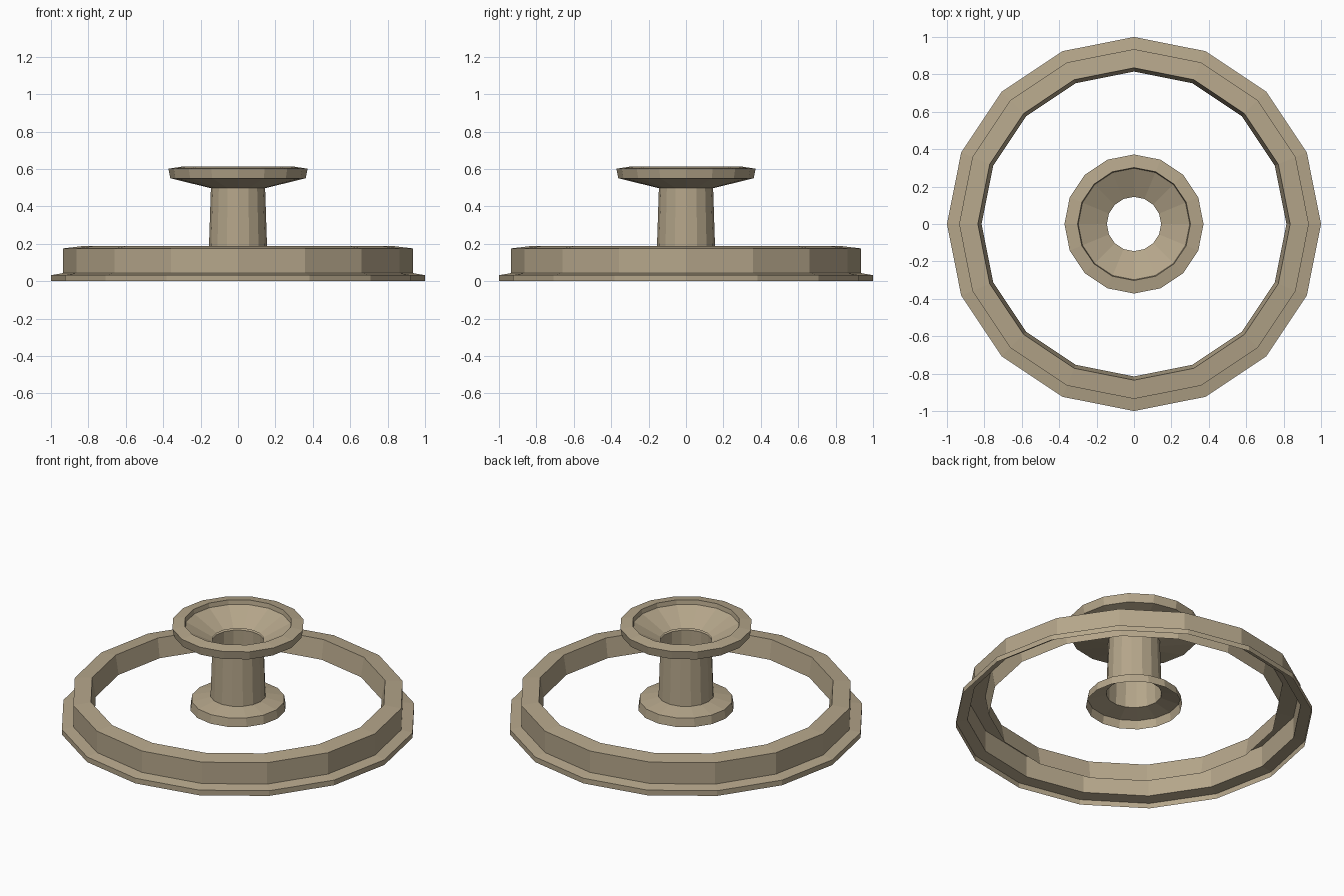
import bpy, bmesh, math

if "Cube" in bpy.data.objects:
    bpy.data.objects.remove(bpy.data.objects["Cube"])

SIDES = 16

stone = bpy.data.materials.new("tan stone")
stone.diffuse_color = (0.46, 0.38, 0.255, 1)
stone.use_nodes = True
stone.node_tree.nodes["Principled BSDF"].inputs["Base Color"].default_value = stone.diffuse_color


def lathe(name, profile):
    """Spin an open (radius, height) profile into a faceted, flat-shaded sheet."""
    bm = bmesh.new()
    rings = []
    for r, z in profile:
        ring = []
        for i in range(SIDES):
            a = 2 * math.pi * i / SIDES
            ring.append(bm.verts.new((r * math.cos(a), r * math.sin(a), z)))
        rings.append(ring)
    for lo, hi in zip(rings, rings[1:]):
        for i in range(SIDES):
            j = (i + 1) % SIDES
            bm.faces.new((lo[i], lo[j], hi[j], hi[i]))
    mesh = bpy.data.meshes.new(name)
    bm.to_mesh(mesh)
    bm.free()
    mesh.materials.append(stone)
    obj = bpy.data.objects.new(name, mesh)
    bpy.context.collection.objects.link(obj)
    return obj


# outer basin wall: stepped skirt, wall, coping and short inner wall, open below
lathe("basin_ring", [(1.0, 0.0), (1.0, 0.032), (0.935, 0.043), (0.935, 0.175),
                     (0.835, 0.187), (0.815, 0.07)])

# central foot, open below
lathe("pedestal_foot", [(0.27, 0.09), (0.262, 0.142), (0.156, 0.165)])

# tapered hollow column
lathe("pedestal_column", [(0.156, 0.165), (0.145, 0.497)])

# upper bowl: underside, rim and inner slope down to the column opening
lathe("upper_bowl", [(0.145, 0.497), (0.362, 0.55), (0.372, 0.601), (0.302, 0.612),
                     (0.298, 0.585), (0.145, 0.507)])
